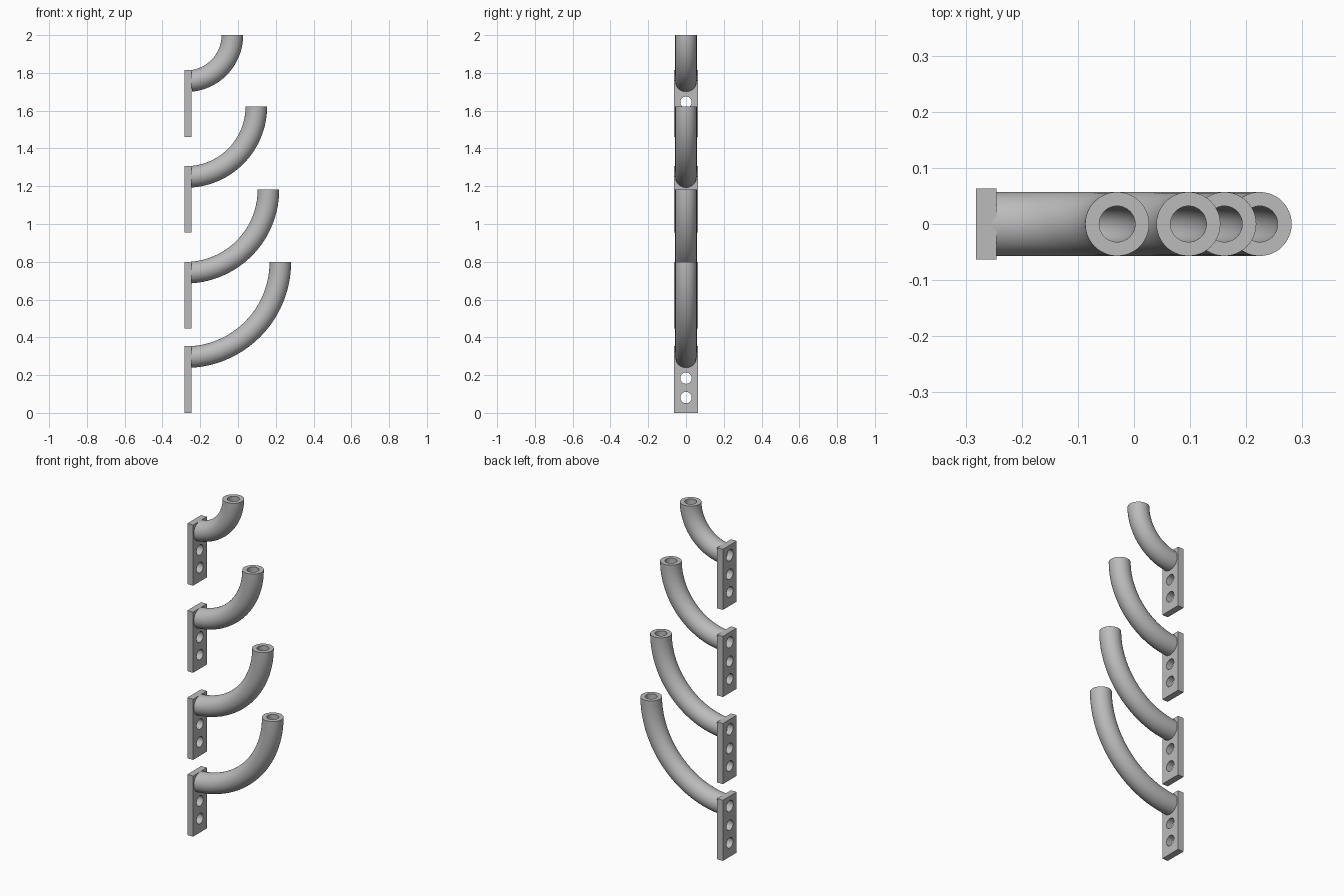
import bpy
import bmesh
from math import sin, cos, pi, asin, radians
from mathutils import Vector

default = bpy.data.objects.get("Cube")
if default:
    bpy.data.objects.remove(default, do_unlink=True)

steel = bpy.data.materials.new("plain_grey_steel")
steel.use_nodes = True
GREY = (0.5, 0.5, 0.5, 1)
steel.diffuse_color = GREY
steel.node_tree.nodes["Principled BSDF"].inputs["Base Color"].default_value = GREY

BACK, FRONT = -0.282, -0.245        # plate faces along x
PLATE_W, PLATE_H = 0.127, 0.353
OUTER, BORE = 0.057, 0.032          # pipe radii
PIPE_Z = 0.295                      # pipe axis above the plate's foot
SIDES, STEPS = 48, 40


def activate(obj):
    bpy.ops.object.select_all(action="DESELECT")
    obj.select_set(True)
    bpy.context.view_layer.objects.active = obj


def make_plate(name, foot):
    """Flat mounting plate with two screw holes and the pipe's bore."""
    mid = (BACK + FRONT) / 2
    bpy.ops.mesh.primitive_cube_add(size=1, location=(mid, 0, foot + PLATE_H / 2))
    plate = bpy.context.object
    plate.name = name
    plate.scale = (FRONT - BACK, PLATE_W, PLATE_H)
    bpy.ops.object.transform_apply(location=False, rotation=False)
    plate.data.materials.append(steel)
    for height, radius in ((0.081, 0.03), (0.184, 0.03), (PIPE_Z, BORE)):
        bpy.ops.mesh.primitive_cylinder_add(vertices=SIDES, radius=radius, depth=0.2,
                                            location=(mid, 0, foot + height),
                                            rotation=(0, pi / 2, 0))
        cutter = bpy.context.object
        cutter.hide_render = True
        cut = plate.modifiers.new("hole", "BOOLEAN")
        cut.object, cut.operation, cut.solver = cutter, "DIFFERENCE", "EXACT"
        activate(plate)
        bpy.ops.object.modifier_apply(modifier=cut.name)
        bpy.data.objects.remove(cutter, do_unlink=True)
    bpy.ops.object.shade_smooth_by_angle(angle=radians(30))


def make_pipe(name, foot, tip_x, tip_z):
    """Hollow pipe bent through a quarter circle, ending upright."""
    axis_z = foot + PIPE_Z
    bend = tip_z - axis_z
    centre = Vector((tip_x - bend, 0, tip_z))
    start = asin((FRONT - 0.004 - centre.x) / bend)
    bm = bmesh.new()

    def ring(angle, radius):
        out = Vector((sin(angle), 0, -cos(angle)))
        return [bm.verts.new(centre + out * (bend + radius * cos(t))
                             + Vector((0, radius * sin(t), 0)))
                for t in (2 * pi * i / SIDES for i in range(SIDES))]

    def bridge(a, b):
        for i in range(SIDES):
            j = (i + 1) % SIDES
            bm.faces.new((a[i], a[j], b[j], b[i]))

    angles = [start + (pi / 2 - start) * s / STEPS for s in range(STEPS + 1)]
    # outside going up, over the rim, inside coming down, back to the start
    loops = [ring(a, OUTER) for a in angles] + [ring(a, BORE) for a in reversed(angles)]
    for k, loop in enumerate(loops):
        bridge(loop, loops[(k + 1) % len(loops)])
    bmesh.ops.recalc_face_normals(bm, faces=bm.faces)
    mesh = bpy.data.meshes.new(name)
    bm.to_mesh(mesh)
    bm.free()
    mesh.materials.append(steel)
    pipe = bpy.data.objects.new(name, mesh)
    bpy.context.collection.objects.link(pipe)
    activate(pipe)
    bpy.ops.object.shade_smooth_by_angle(angle=radians(30))


# four brackets, the reach shrinking upwards: foot height, pipe tip x and z
brackets = {
    "bottom": (0, 0.224, 0.798),
    "lower_middle": (0.447, 0.161, 1.182),
    "upper_middle": (0.954, 0.097, 1.622),
    "top": (1.461, -0.03, 2.0),
}
for level, (foot, tip_x, tip_z) in brackets.items():
    make_plate(level + "_mounting_plate", foot)
    make_pipe(level + "_bent_pipe", foot, tip_x, tip_z)
